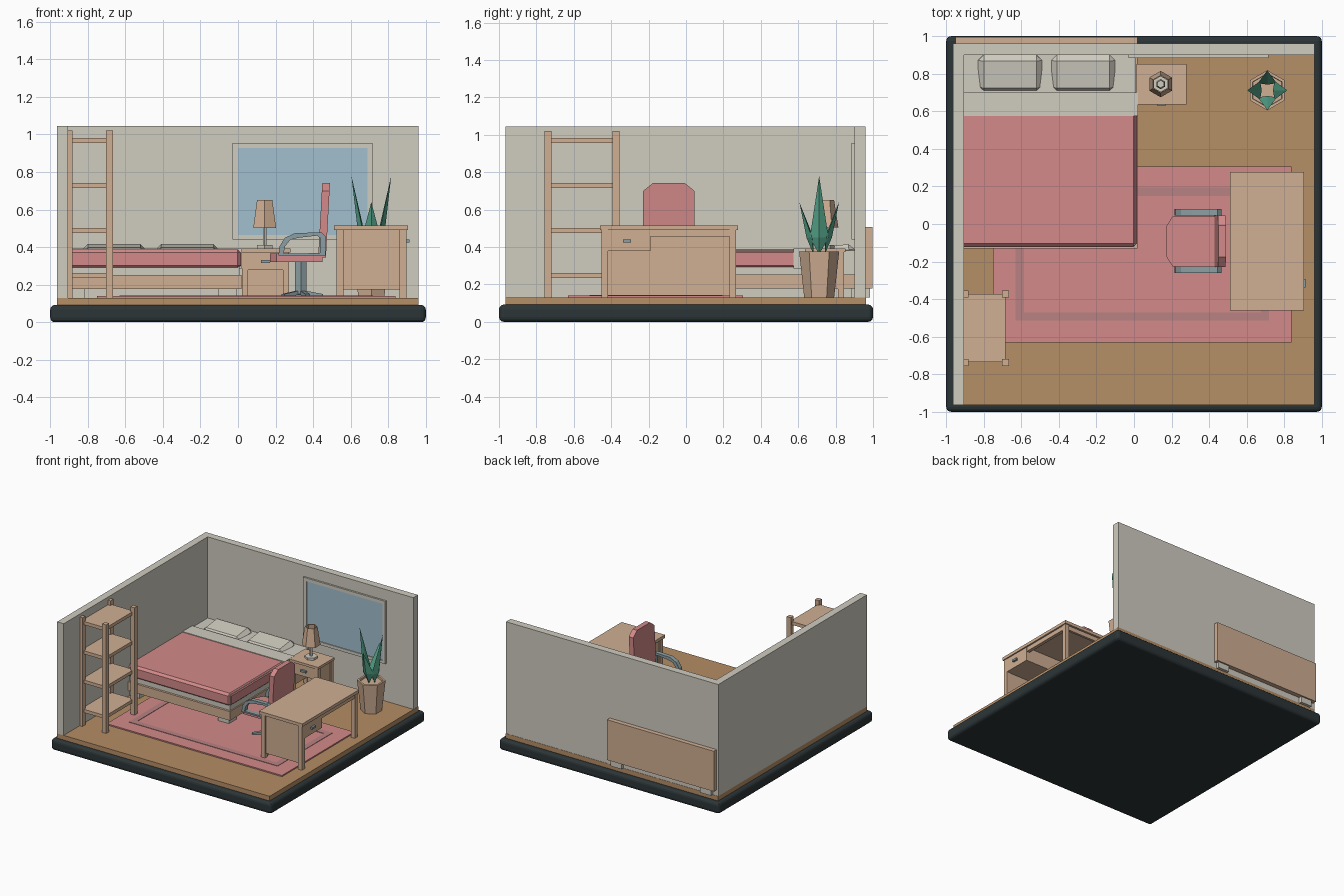
import bpy, bmesh, math
from mathutils import Matrix, Vector

if "Cube" in bpy.data.objects:
    bpy.data.objects.remove(bpy.data.objects["Cube"])


def material(name, hexcol):
    c = [int(hexcol[i:i + 2], 16) / 255 for i in (0, 2, 4)]
    lin = [v / 12.92 if v <= 0.04045 else ((v + 0.055) / 1.055) ** 2.4 for v in c]
    m = bpy.data.materials.new(name)
    m.diffuse_color = (*lin, 1)
    m.use_nodes = True
    m.node_tree.nodes["Principled BSDF"].inputs["Base Color"].default_value = m.diffuse_color
    return m


DARK = material("dark slate", "2C3537")
FLOOR = material("floor brown", "B58E66")
CREAM = material("cream", "D0CCC0")
WOOD = material("light wood", "D0AF93")
PINK = material("rose fabric", "D28A89")
STRIPE = material("dusty rose", "B88282")
GLASS = material("window blue", "A2BFCF")
METAL = material("blue grey metal", "8C9FA3")
GREEN = material("leaf green", "56A78D")


def make(name, bm, mat):
    bmesh.ops.recalc_face_normals(bm, faces=bm.faces[:])
    me = bpy.data.meshes.new(name)
    bm.to_mesh(me)
    bm.free()
    me.materials.append(mat)
    ob = bpy.data.objects.new(name, me)
    bpy.context.collection.objects.link(ob)
    return ob


def box(name, x, y, z, mat, bevel=0, seg=1):
    bm = bmesh.new()
    bmesh.ops.create_cube(bm, size=1)
    for v in bm.verts:
        for i, (a, b) in enumerate((x, y, z)):
            v.co[i] = (a + b) / 2 + v.co[i] * (b - a)
    if bevel:
        bmesh.ops.bevel(bm, geom=bm.edges[:], offset=bevel, segments=seg,
                        profile=0.5, affect='EDGES')
    return make(name, bm, mat)


def prism(name, pts, fn, a, b, mat):
    """Extrude a 2D outline; fn maps (u, v, depth) to a point."""
    bm = bmesh.new()
    lo = [bm.verts.new(fn(u, v, a)) for u, v in pts]
    hi = [bm.verts.new(fn(u, v, b)) for u, v in pts]
    n = len(pts)
    bm.faces.new(lo)
    bm.faces.new(hi)
    for i in range(n):
        j = (i + 1) % n
        bm.faces.new((lo[i], lo[j], hi[j], hi[i]))
    return make(name, bm, mat)


def lathe(name, cx, cy, prof, mat, n=6):
    """Low-poly turned shape, corners on the y axis; prof is (radius, z)."""
    bm = bmesh.new()
    rings = [[bm.verts.new((cx + r * math.sin(2 * math.pi * i / n),
                            cy + r * math.cos(2 * math.pi * i / n), z))
              for i in range(n)] for r, z in prof]
    for p, q in zip(rings, rings[1:]):
        for i in range(n):
            j = (i + 1) % n
            bm.faces.new((p[i], p[j], q[j], q[i]))
    bm.faces.new(rings[0])
    bm.faces.new(rings[-1])
    return make(name, bm, mat)


def legs(name, x, y, z, w, mat):
    for i, xx in enumerate((x[0], x[1] - w)):
        for j, yy in enumerate((y[0], y[1] - w)):
            box(f"{name}_{i}{j}", (xx, xx + w), (yy, yy + w), z, mat)


# Base, floor and walls
box("base", (-1, 1), (-1, 1), (0, 0.092), DARK, 0.025, 3)
box("floor", (-0.965, 0.962), (-0.965, 0.962), (0.08, 0.13), FLOOR)
prism("walls", [(-0.965, -0.965), (-0.905, -0.965), (-0.905, 0.9), (0.96, 0.9),
                (0.96, 0.96), (-0.965, 0.96)],
      lambda u, v, d: (u, v, d), 0.13, 1.045, CREAM)

# Window: four frame strips and a pane
box("window_top", (-0.03, 0.715), (0.885, 0.905), (0.928, 0.955), CREAM)
box("window_bottom", (-0.03, 0.715), (0.885, 0.905), (0.44, 0.465), CREAM)
box("window_left", (-0.03, 0.0), (0.885, 0.905), (0.465, 0.928), CREAM)
box("window_right", (0.69, 0.715), (0.885, 0.905), (0.465, 0.928), CREAM)
box("window_pane", (0.0, 0.69), (0.892, 0.901), (0.465, 0.928), GLASS)

# Rug with a striped border
box("rug", (-0.75, 0.84), (-0.63, 0.305), (0.128, 0.14), PINK)
sx, sy, sw, sz = (-0.63, 0.72), (-0.515, 0.195), 0.045, (0.138, 0.143)
box("rug_stripe_front", sx, (sy[0], sy[0] + sw), sz, STRIPE)
box("rug_stripe_back", sx, (sy[1] - sw, sy[1]), sz, STRIPE)
box("rug_stripe_left", (sx[0], sx[0] + sw), (sy[0] + sw, sy[1] - sw), sz, STRIPE)
box("rug_stripe_right", (sx[1] - sw, sx[1]), (sy[0] + sw, sy[1] - sw), sz, STRIPE)

# Bed
box("headboard", (-0.95, 0.018), (0.955, 0.997), (0.178, 0.508), WOOD)
box("bed_frame", (-0.95, 0.018), (-0.13, 0.957), (0.178, 0.252), WOOD)
legs("bed_foot", (-0.915, -0.005), (-0.11, 0.985), (0.13, 0.18), 0.1, CREAM)
box("mattress", (-0.945, 0.008), (-0.112, 0.955), (0.25, 0.38), CREAM)
box("blanket", (-0.95, 0.015), (-0.122, 0.6), (0.283, 0.388), PINK, 0.018)
box("folded_sheet", (-0.95, 0.02), (0.575, 0.70), (0.285, 0.393), CREAM)
for side, px in (("left", -0.66), ("right", -0.27)):
    p = box("pillow_" + side, (-0.17, 0.17), (-0.102, 0.102), (-0.035, 0.035),
            CREAM, 0.03)
    p.matrix_world = Matrix.Translation((px, 0.80, 0.372)) @ Matrix.Rotation(
        math.radians(7), 4, 'X')

# Bookshelf
legs("shelf_post", (-0.918, -0.665), (-0.757, -0.355), (0.13, 1.02), 0.037, WOOD)
for k in range(4):
    z = 0.235 + 0.24 * k
    box(f"shelf_board_{k}", (-0.91, -0.685), (-0.735, -0.372), (z, z + 0.027), WOOD)

# Desk, open towards +x with a hanging drawer
box("desk_top", (0.512, 0.905), (-0.46, 0.277), (0.49, 0.515), WOOD)
legs("desk_leg", (0.525, 0.897), (-0.452, 0.268), (0.13, 0.49), 0.036, WOOD)
box("desk_back_panel", (0.535, 0.55), (-0.42, 0.235), (0.14, 0.49), WOOD)
box("desk_end_panel", (0.558, 0.865), (-0.44, -0.42), (0.175, 0.49), WOOD)
box("desk_far_rail", (0.558, 0.865), (0.24, 0.26), (0.455, 0.49), WOOD)
box("desk_front_rail", (0.865, 0.892), (-0.19, 0.235), (0.455, 0.49), WOOD)
box("desk_drawer", (0.55, 0.895), (-0.42, -0.19), (0.378, 0.49), WOOD)
box("desk_handle", (0.893, 0.912), (-0.337, -0.293), (0.424, 0.44), METAL)

# Nightstand
box("nightstand_top", (0.012, 0.28), (0.637, 0.852), (0.372, 0.392), WOOD)
legs("nightstand_leg", (0.022, 0.272), (0.645, 0.846), (0.13, 0.373), 0.032, WOOD)
box("nightstand_drawer", (0.05, 0.245), (0.648, 0.83), (0.277, 0.373), WOOD)
box("nightstand_back", (0.05, 0.245), (0.82, 0.838), (0.14, 0.373), WOOD)
for side, x in (("left", 0.03), ("right", 0.25)):
    box("nightstand_side_" + side, (x, x + 0.015), (0.67, 0.82), (0.175, 0.373), WOOD)
box("nightstand_handle", (0.122, 0.17), (0.632, 0.65), (0.315, 0.331), METAL)

# Lamp with an open hexagonal shade
LX, LY = 0.142, 0.745
lathe("lamp_base", LX, LY, [(0.048, 0.39), (0.048, 0.41)], CREAM)
lathe("lamp_stem", LX, LY, [(0.011, 0.41), (0.011, 0.53)], CREAM)
lathe("lamp_bulb", LX, LY, [(0.015, 0.52), (0.027, 0.55), (0.02, 0.59)], CREAM)
shade = lathe("lamp_shade", LX, LY, [(0.064, 0.503), (0.07, 0.503), (0.047, 0.65),
                                     (0.041, 0.65), (0.064, 0.503)], WOOD)
bm = bmesh.new()
bm.from_mesh(shade.data)
bmesh.ops.delete(bm, geom=[f for f in bm.faces if len(f.verts) == 6], context='FACES')
bmesh.ops.remove_doubles(bm, verts=bm.verts[:], dist=0.0005)
bmesh.ops.recalc_face_normals(bm, faces=bm.faces[:])
bm.to_mesh(shade.data)
bm.free()

# Potted plant: long leaves along x, short ones along y
PX, PY = 0.71, 0.712
lathe("pot", PX, PY, [(0.08, 0.13), (0.107, 0.375), (0.09, 0.375), (0.088, 0.36)], WOOD)
for k in range(4):
    tip_z = 0.78 if k % 2 == 0 else 0.64
    bm = bmesh.new()
    base, tip, le, ri, out, inn = [bm.verts.new(p) for p in (
        (0.03, 0, 0.36), (0.106, 0, tip_z), (0.038, 0.05, 0.45),
        (0.038, -0.05, 0.45), (0.068, 0, 0.45), (0.03, 0, 0.45))]
    ring = [le, out, ri, inn]
    for i in range(4):
        for end in (base, tip):
            bm.faces.new((ring[i], ring[(i + 1) % 4], end))
    bm.transform(Matrix.Translation((PX, PY, 0)) @ Matrix.Rotation(k * math.pi / 2, 4, 'Z'))
    make(f"leaf_{k}", bm, GREEN)

# Desk chair, facing the bed
CX, CY = 0.335, -0.092
prism("seat", [(0.17, -0.17), (0.205, -0.225), (0.45, -0.225), (0.45, 0.04),
               (0.205, 0.04), (0.17, -0.015)],
      lambda u, v, d: (u, v, d), 0.32, 0.365, PINK)
prism("backrest", [(-0.137, 0.345), (0.137, 0.345), (0.137, 0.70), (0.085, 0.742),
                   (-0.085, 0.742), (-0.137, 0.70)],
      lambda u, v, d: (d + (v - 0.345) * 0.055, CY + u, v), 0.427, 0.468, PINK)
loop = [(0.215, 0.355), (0.222, 0.405), (0.25, 0.45), (0.305, 0.475), (0.445, 0.478),
        (0.465, 0.46), (0.465, 0.355)]
mid = Vector((0.345, 0.41))
for side, y in (("right", 0.044), ("left", -0.262)):
    bm = bmesh.new()
    rows = []
    for x, z in loop:
        inner = Vector((x, z)) + (mid - Vector((x, z))).normalized() * 0.03
        rows.append([bm.verts.new(p) for p in (
            (x, y, z), (x, y + 0.036, z),
            (inner.x, y + 0.036, inner.y), (inner.x, y, inner.y))])
    for i, p in enumerate(rows):
        q = rows[(i + 1) % len(rows)]
        for a in range(4):
            b = (a + 1) % 4
            bm.faces.new((p[a], p[b], q[b], q[a]))
    make("armrest_" + side, bm, METAL)
lathe("chair_column", CX, CY, [(0.035, 0.15), (0.035, 0.32)], METAL)
for k in range(5):
    leg = prism(f"chair_leg_{k}", [(0, 0.145), (0.118, 0.141), (0.118, 0.15), (0, 0.172)],
                lambda u, v, d: (u, d, v), -0.013, 0.013, METAL)
    leg.matrix_world = Matrix.Translation((CX, CY, 0)) @ Matrix.Rotation(
        k * 2 * math.pi / 5, 4, 'Z')
